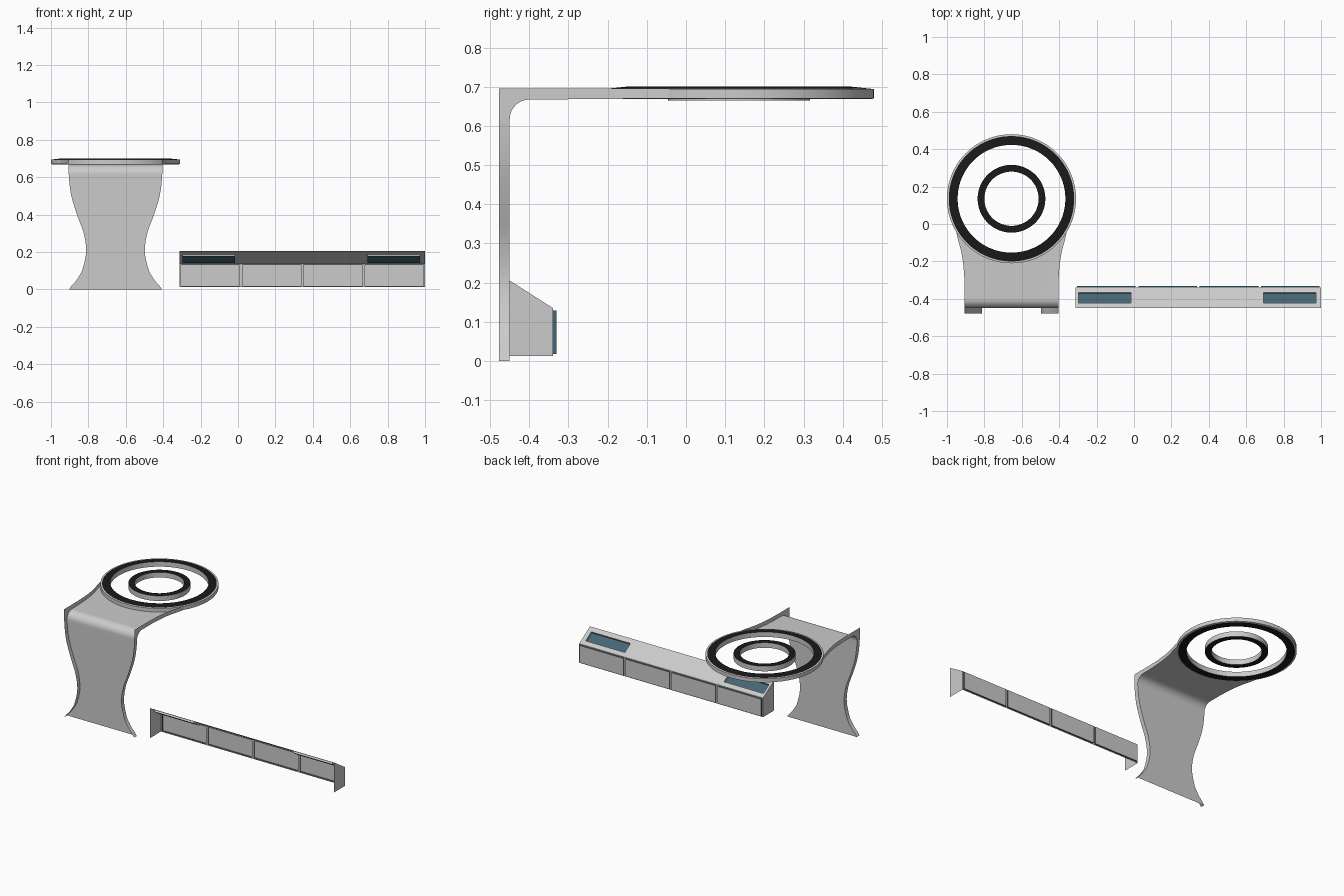
import bpy, math
from mathutils import Vector

if "Cube" in bpy.data.objects:
    bpy.data.objects.remove(bpy.data.objects["Cube"])

CX, CY = -0.655, 0.135            # centre of the ring stand


def material(name, rgb):
    m = bpy.data.materials.new(name)
    m.diffuse_color = (*rgb, 1)
    m.use_nodes = True
    m.node_tree.nodes["Principled BSDF"].inputs["Base Color"].default_value = m.diffuse_color
    return m


black = material("black_trim", (0.01, 0.01, 0.01))
teal = material("teal_glass", (0.06, 0.13, 0.18))
grey = material("grey_body", (0.6, 0.6, 0.6))


def make(name, verts, faces, mats=(grey,), idx=None, smooth=False):
    me = bpy.data.meshes.new(name)
    me.from_pydata(verts, [], faces)
    for m in mats:
        me.materials.append(m)
    for p, i in zip(me.polygons, idx or []):
        p.material_index = i
    ob = bpy.data.objects.new(name, me)
    bpy.context.collection.objects.link(ob)
    if smooth:
        bpy.ops.object.select_all(action='DESELECT')
        ob.select_set(True)
        bpy.context.view_layer.objects.active = ob
        bpy.ops.object.shade_smooth_by_angle(angle=math.radians(35))
    return ob


def lathe(name, profile, dark, n=128):
    """Closed (r, z) profile, counter-clockwise, spun around the stand centre."""
    k = len(profile)
    verts, faces, idx = [], [], []
    for i in range(n):
        a = 2 * math.pi * i / n
        verts += [(CX + r * math.cos(a), CY + r * math.sin(a), z) for r, z in profile]
        for j in range(k):
            i2, j2 = (i + 1) % n, (j + 1) % k
            faces.append((i * k + j, i2 * k + j, i2 * k + j2, i * k + j2))
            idx.append(1 if j in dark else 0)
    make(name, verts, faces, (grey, black), idx, True)


# Rings with dark upper and lower bands
lathe("outer_ring", [(.288, .668), (.335, .668), (.345, .670), (.345, .694),
                     (.335, .695), (.288, .700)], {0, 4})
lathe("inner_ring", [(.145, .665), (.181, .665), (.181, .698), (.145, .698)], {0, 2})


def curve(points, t):
    """Smooth (Catmull-Rom) lookup in a list of (t, value) points."""
    p = points
    i = max(k for k in range(len(p) - 1) if p[k][0] <= t + 1e-9)
    u = (t - p[i][0]) / (p[i + 1][0] - p[i][0])
    a, b, c, d = (p[max(0, min(len(p) - 1, i + k))][1] for k in (-1, 0, 1, 2))
    return 0.5 * (2 * b + (c - a) * u + (2 * a - 5 * b + 4 * c - d) * u * u
                  + (3 * b - 3 * c + d - a) * u ** 3)


# Stand: waisted upright bending into a neck that ends on the ring, with side flanges
upright = [(0, .248), (.05, .208), (.1, .178), (.2, .157), (.3, .170), (.4, .206),
           (.5, .236), (.6, .249), (.7, .25)]
neck = [(0, .25), (.35, .252), (.6, .258), (.8, .27), (1, .295)]
COLS, Y0, Z0, R = 24, -.45, .667, .05
rows, outer = [], []
us = [2 * c / COLS - 1 for c in range(COLS + 1)]
for i in range(32):
    z = (Z0 - R) * i / 32
    rows.append([(CX + u * curve(upright, z), Y0, z) for u in us])
    outer.append([-.478, z])
for i in range(13):
    t = i / 12
    a = t * math.pi / 2
    y, z = Y0 + R * (1 - math.cos(a)), Z0 - R + R * math.sin(a)
    rows.append([(CX + u * .25, y, z) for u in us])
    outer.append([-.478, Z0 - R + (.695 - Z0 + R) * 2 * t] if t <= .5
                 else [-.478 + (Y0 + R + .478) * (2 * t - 1), .695])
for i in range(1, 21):
    t = i / 20
    row = []
    for u in us:
        x = u * curve(neck, min(t, .99999))
        end = CY - math.sqrt(.344 ** 2 - x * x)
        row.append((CX + x, (Y0 + R) + (end - Y0 - R) * t, Z0 + .003 * t))
    rows.append(row)
    outer.append([row[0][1], .695])
W = COLS + 1
verts = [v for r in rows for v in r]
faces = [(r * W + c, (r + 1) * W + c, (r + 1) * W + c + 1, r * W + c + 1)
         for r in range(len(rows) - 1) for c in range(COLS)]
make("stand_panel", verts, faces, smooth=True)
for side, c in (("left", 0), ("right", COLS)):
    fv, ff = [], []
    for row, (y, z) in zip(rows, outer):
        fv += [row[c], (row[c][0], y, z)]
    for r in range(len(rows) - 1):
        q = (2 * r, 2 * r + 1, 2 * r + 3, 2 * r + 2)
        ff.append(q if side == "left" else q[::-1])
    make("stand_flange_" + side, fv, ff, smooth=True)

# Console: sloped lid with two sunken windows, end plates, open front and underside
XL, XR, YF, YB = -.312, 1.0, -.45, -.34
ZB, ZL, ZH = .012, .135, .205
normal = Vector((0, ZH - ZL, YB - YF)).normalized()


def lid(x, s, depth=0):
    return Vector((x, YF + (YB - YF) * s, ZH + (ZL - ZH) * s)) - normal * depth


xs, ss = [XL, -.297, -.015, .692, .972, XR], [0, .25, .77, 1]
verts, faces, idx = [], [], []


def quad(a, b, c, d, m=0):
    n = len(verts)
    verts.extend((a, b, c, d))
    faces.append((n, n + 1, n + 2, n + 3))
    idx.append(m)


for i in range(5):
    for j in range(3):
        cs = [(xs[i], ss[j]), (xs[i + 1], ss[j]), (xs[i + 1], ss[j + 1]), (xs[i], ss[j + 1])]
        if j == 1 and i in (1, 3):
            quad(*[lid(*c, .012) for c in cs], 1)
            for k in range(4):
                p, q = cs[k], cs[(k + 1) % 4]
                quad(lid(*p), lid(*q), lid(*q, .012), lid(*p, .012))
        else:
            quad(*[lid(*c) for c in cs])
make("console_lid", verts, faces, (grey, teal), idx)

profile = [(YF, ZB), (YB, ZB), (YB, ZL), (YF, ZH)]
make("console_end_right", [(XR, y, z) for y, z in profile], [(0, 1, 2, 3)])
make("console_end_left", [(XL, y, z) for y, z in profile], [(3, 2, 1, 0)])

# Four drawer fronts on the back, with teal returns and narrow frame strips around them
verts, faces, idx = [], [], []
step, gap, zb, zt, yo = (XR - XL) / 4, .007, .018, .129, -.331


def strip(x0, x1, z0, z1):
    quad((x1, YB, z0), (x0, YB, z0), (x0, YB, z1), (x1, YB, z1))


strip(XL, XR, ZB, zb)
strip(XL, XR, zt, ZL)
for i in range(5):
    x = XL + step * i
    strip(max(XL, x - gap), min(XR, x + gap), zb, zt)
make("drawer_frame", verts, faces)
for i in range(4):
    verts, faces, idx = [], [], []
    a, b = XL + step * i + gap, XL + step * (i + 1) - gap
    cs = [(b, zb), (a, zb), (a, zt), (b, zt)]
    quad(*[(x, yo, z) for x, z in cs])
    for k in range(4):
        (x0, z0), (x1, z1) = cs[k], cs[(k + 1) % 4]
        quad((x0, YB, z0), (x1, YB, z1), (x1, yo, z1), (x0, yo, z0), 1)
    make(f"drawer_front_{i + 1}", verts, faces, (grey, teal), idx)
